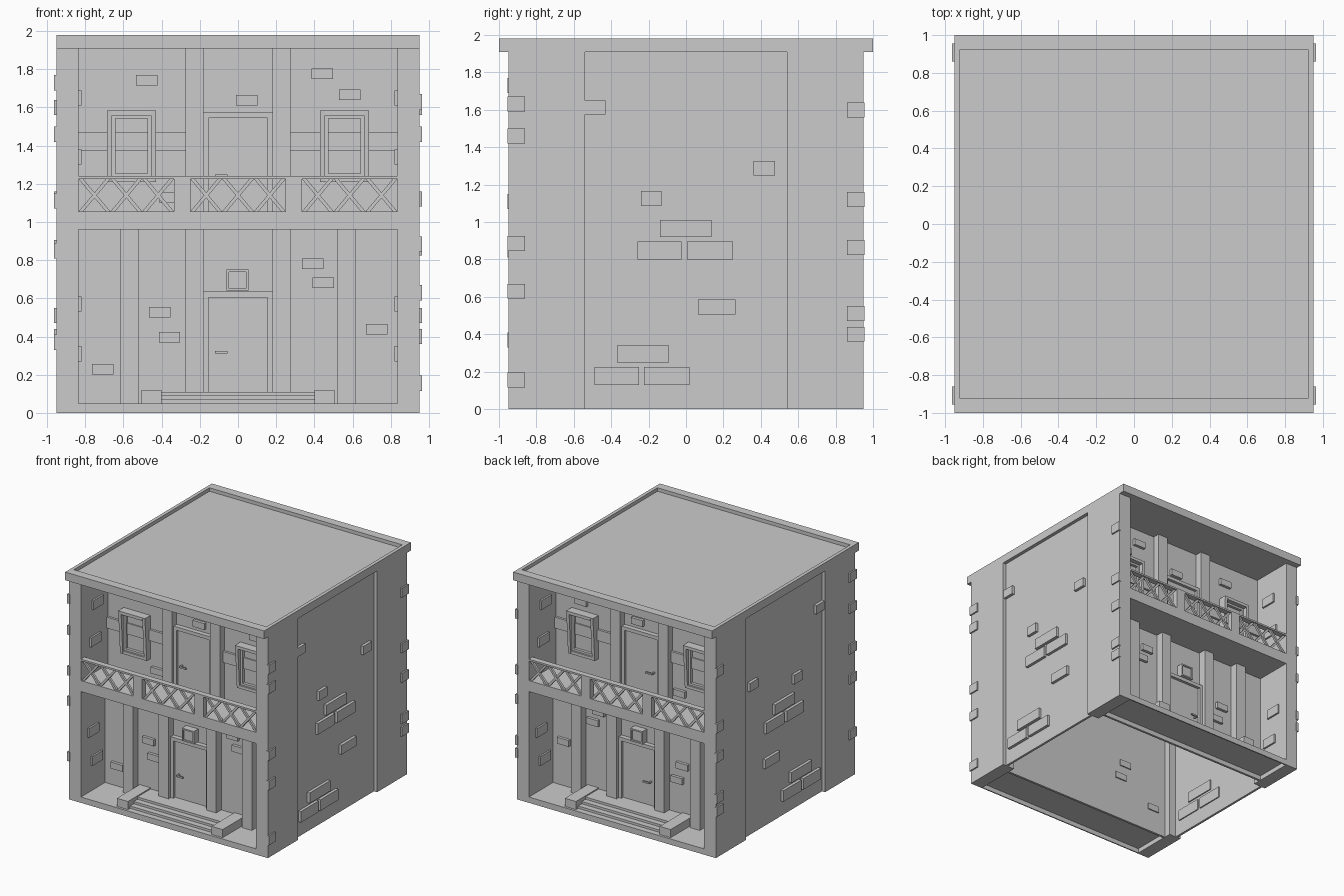
import bpy, bmesh

if "Cube" in bpy.data.objects:
    bpy.data.objects.remove(bpy.data.objects["Cube"])


def box(x0, x1, y0, y1, z0, z1, lean=0.0):
    """Eight corners; lean pushes the bottom front edge back in y."""
    return [(x0, y0 + lean, z0), (x1, y0 + lean, z0), (x1, y1, z0), (x0, y1, z0),
            (x0, y0, z1), (x1, y0, z1), (x1, y1, z1), (x0, y1, z1)]


def bar(xa, za, xb, zb, w, y0, y1):
    """Diagonal lattice bar with level-cut ends."""
    return [(xa - w, y0, za), (xa + w, y0, za), (xa + w, y1, za), (xa - w, y1, za),
            (xb - w, y0, zb), (xb + w, y0, zb), (xb + w, y1, zb), (xb - w, y1, zb)]


FACES = [(3, 2, 1, 0), (4, 5, 6, 7), (0, 1, 5, 4), (1, 2, 6, 5), (2, 3, 7, 6), (3, 0, 4, 7)]


def make(name, solids, mirror=""):
    """One object from hexahedra, mirrored through the world centre."""
    bm = bmesh.new()
    for corners in solids:
        v = [bm.verts.new(c) for c in corners]
        for f in FACES:
            bm.faces.new([v[i] for i in f])
    bmesh.ops.recalc_face_normals(bm, faces=bm.faces)
    me = bpy.data.meshes.new(name)
    bm.to_mesh(me)
    bm.free()
    ob = bpy.data.objects.new(name, me)
    bpy.context.collection.objects.link(ob)
    if mirror:
        m = ob.modifiers.new("mirror", 'MIRROR')
        m.use_axis = ("x" in mirror, "y" in mirror, False)
        m.use_mirror_merge = False
    return ob


def ring(x0, x1, y0, y1, z0, z1, t, lean=0.0):
    """Rectangular frame lying in the facade plane."""
    return [box(x0, x0 + t, y0, y1, z0, z1, lean), box(x1 - t, x1, y0, y1, z0, z1, lean),
            box(x0 + t, x1 - t, y0, y1, z1 - t, z1),
            box(x0 + t, x1 - t, y0 + lean, y1, z0, z0 + t)]


LOW, UP = -0.62, -0.58      # facade planes of the two floors
FRONT, IN = -0.95, 0.835    # front plane, inner face of the end walls

# Roof slab with a low rim
make("roof_slab", [box(-.95, .95, -1, 1, 1.91, 1.95)])
make("roof_rim_side", [box(.92, .95, -1, 1, 1.95, 1.98)], "x")
make("roof_rim_front", [box(-.92, .92, -1, -.925, 1.95, 1.98)], "y")

# Side walls: thick ends and recessed middle panel
make("end_wall", [box(IN, .95, FRONT, -.54, 0, 1.91)], "xy")
make("side_panel", [box(.90, .92, -.54, .54, 0, 1.91)], "x")

# Facade walls, porch floor and balcony floor
make("facade_lower", [box(-IN, IN, LOW, LOW + .02, 0, .96)], "y")
make("facade_upper", [box(-IN, IN, UP, UP + .02, .96, 1.91)], "y")
make("porch_floor", [box(-IN, IN, FRONT, LOW, .04, .05),
                     box(-IN, IN, FRONT, FRONT + .01, 0, .04)], "y")
make("balcony_floor", [box(-IN, IN, FRONT, UP, .96, 1.055)], "y")

# Steps and their side blocks
make("steps", [box(-.4, .4, -.90 + .05 * i, LOW, .05 + .02 * i, .07 + .02 * i)
               for i in range(3)], "y")
make("step_block", [box(.4, .505, -.93, LOW, .05, .12)], "xy")

# Pilasters and the wall band
make("pilaster_lower", [box(a, a + .095, LOW - .07, LOW, .05, .96) for a in (.18, .52)], "xy")
make("pilaster_upper", [box(.18, .275, UP - .06, UP, 1.055, 1.91)], "xy")
make("wall_band", [box(.275, IN, UP - .02, UP, 1.375, 1.47)], "xy")

# Doors with frame and handle
for tag, y, z0, z1, zh in (("lower", LOW, .11, .635, .31), ("upper", UP, 1.055, 1.575, 1.235)):
    make("door_frame_" + tag, [box(-.18, -.155, y - .04, y, z0, z1),
                               box(.155, .18, y - .04, y, z0, z1),
                               box(-.155, .155, y - .04, y, z1 - .03, z1)], "y")
    make("door_" + tag, [box(-.155, .155, y - .015, y, z0, z1 - .03)], "y")
    make("door_handle_" + tag, [box(-.12, -.055, y - .055, y - .043, zh, zh + .013),
                                box(-.12, -.107, y - .043, y - .015, zh, zh + .013)], "y")

# Lamp over the lower door
make("lamp", ring(-.06, .055, LOW - .06, LOW, .64, .75, .012)
     + [box(-.048, .043, LOW - .05, LOW, .652, .738)], "y")

# Windows: leaning outer frame, inner frame, pane
make("window_frame", ring(.43, .685, UP - .075, UP, 1.21, 1.585, .026, .025), "xy")
make("window_sash", ring(.456, .659, UP - .035, UP, 1.236, 1.559, .018), "xy")
make("window_pane", [box(.474, .641, UP - .01, UP, 1.254, 1.541)], "xy")

# Balcony railing: top rail, posts and crossed lattice
make("balcony_rail", [box(-IN, IN, FRONT, FRONT + .05, 1.225, 1.24)], "y")
make("balcony_post", [box(.25, .335, FRONT, FRONT + .05, 1.055, 1.225)], "xy")
lattice = []
for start in (-.835, -.25, .335):
    for i in range(3):
        a = start + i / 6
        b = a + 1 / 6
        lattice.append(bar(a + .012, 1.055, b - .012, 1.225, .012, -.94, -.92))
        lattice.append(bar(b - .012, 1.055, a + .012, 1.225, .012, -.935, -.915))
make("balcony_lattice", lattice, "y")

# Loose bricks on the facades (left edge, bottom edge)
low = [(-.465, .5), (-.415, .37), (.335, .755), (.39, .655), (.67, .41), (-.765, .2)]
high = [(-.535, 1.715), (.385, 1.75), (.53, 1.64), (-.01, 1.61), (-.41, 1.1)]
make("facade_bricks", [box(x, x + .112, y - .025, y + .03, z, z + .055)
                       for y, spots in ((LOW, low), (UP, high)) for x, z in spots], "y")

# Loose bricks on the side panels (y start, y end, z start, z end)
side = [(-.54, -.43, 1.575, 1.65), (.36, .475, 1.25, 1.325), (-.24, -.13, 1.085, 1.165),
        (-.14, .135, .92, 1.01), (-.26, -.025, .8, .895), (.005, .25, .8, .895),
        (.065, .265, .505, .585), (-.37, -.09, .25, .34), (-.49, -.25, .13, .225),
        (-.225, .02, .13, .225)]
make("side_bricks", [box(.89, .945, *s) for s in side], "x")

# Bricks inside the porch and balcony
make("porch_bricks", [box(.82, .84, y, y + .14, z, z + .08) for y, z in
                      ((-.80, 1.61), (-.83, 1.30), (-.86, .53), (-.81, .27))], "xy")

# Corner bricks on the four outer edges, by centre height
corners = {(1, -1): (1.63, 1.46, .885, .63, .155), (1, 1): (1.60, 1.12, .865, .51, .40),
           (-1, -1): (1.73, 1.46, 1.11, .85, .37), (-1, 1): (1.60, 1.12, .865, .51, .40)}
quoins = []
for (sx, sy), heights in corners.items():
    for z in heights:
        xs = sorted((sx * .94, sx * .963))
        ys = sorted((sy * .86, sy * .955))
        quoins.append(box(*xs, *ys, z - .04, z + .04))
make("corner_bricks", quoins)
